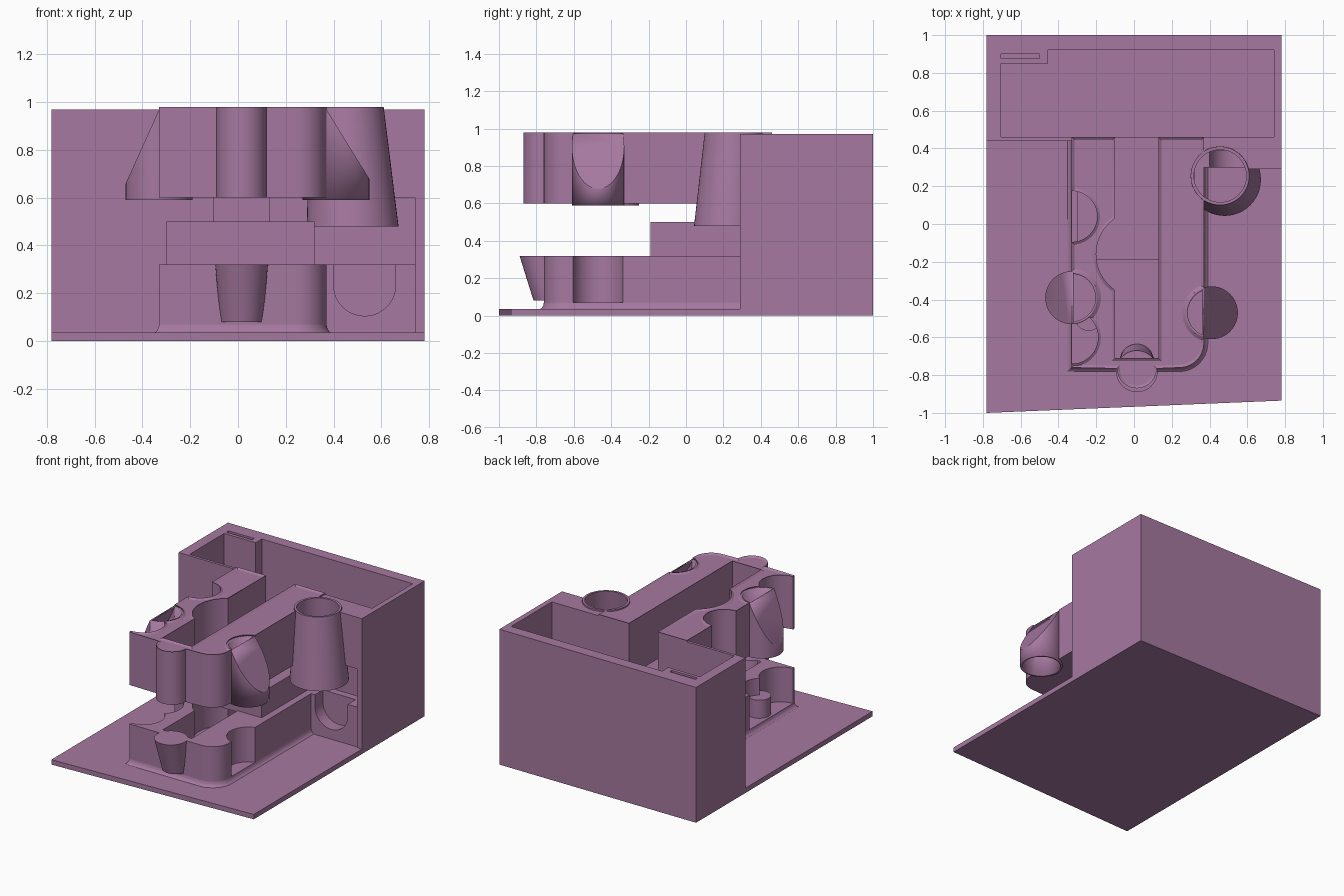
import bpy, bmesh
from math import sin, cos, radians
from mathutils import Vector

if "Cube" in bpy.data.objects:
    bpy.data.objects.remove(bpy.data.objects["Cube"])

mat = bpy.data.materials.new("mauve")
mat.diffuse_color = (0.38, 0.19, 0.35, 1)
mat.use_nodes = True
mat.node_tree.nodes["Principled BSDF"].inputs["Base Color"].default_value = mat.diffuse_color


def finish(name, bm):
    bmesh.ops.recalc_face_normals(bm, faces=bm.faces[:])
    me = bpy.data.meshes.new(name)
    bm.to_mesh(me)
    bm.free()
    me.materials.append(mat)
    ob = bpy.data.objects.new(name, me)
    bpy.context.collection.objects.link(ob)
    return ob


def loft(name, rings):
    """Closed solid through matching rings of points."""
    bm = bmesh.new()
    vs = [[bm.verts.new(p) for p in r] for r in rings]
    n = len(vs[0])
    for a, b in zip(vs, vs[1:]):
        for i in range(n):
            j = (i + 1) % n
            bm.faces.new((a[i], a[j], b[j], b[i]))
    bm.faces.new(vs[0][::-1])
    bm.faces.new(vs[-1])
    return finish(name, bm)


def prism(name, pts, z0, z1, rim=0):
    ob = loft(name, [[(x, y, z) for x, y in pts] for z in (z0, z1)])
    if rim:
        bm = bmesh.new()
        bm.from_mesh(ob.data)
        top = max(bm.faces, key=lambda f: f.calc_center_median().z)
        bmesh.ops.inset_region(bm, faces=[top], thickness=0.015, depth=-rim, use_even_offset=True)
        bm.to_mesh(ob.data)
        bm.free()
    return ob


def box(name, x0, x1, y0, y1, z0, z1):
    return prism(name, [(x0, y0), (x1, y0), (x1, y1), (x0, y1)], z0, z1)


def arc(cx, cy, r, a0, a1, n=20):
    return [(cx + r * cos(radians(a0 + (a1 - a0) * i / n)),
             cy + r * sin(radians(a0 + (a1 - a0) * i / n))) for i in range(n + 1)]


def circle(cx, cy, r, z, n=48):
    return [(x, y, z) for x, y in arc(cx, cy, r, 0, 360, n)[:-1]]


def cut(ob, cutter):
    cutter.hide_render = True
    m = ob.modifiers.new("cut", 'BOOLEAN')
    m.operation, m.solver, m.object = 'DIFFERENCE', 'EXACT', cutter
    dg = bpy.context.evaluated_depsgraph_get()
    me = bpy.data.meshes.new_from_object(ob.evaluated_get(dg))
    ob.modifiers.clear()
    ob.data = me


def outline(back, bulge):
    """U-shaped plan with scooped sides around a central trench."""
    p = [(-0.33, back)]
    p += arc(-0.33, 0.04, 0.135, 90, -90)
    p += arc(-0.33, -0.39, 0.14, 90, -48.6) + arc(-0.33, -0.6, 0.14, 48.6, -90)[1:]
    p += [(-0.33, -0.76)]
    if bulge:
        p += arc(0.015, -0.765, 0.105, 180, 360)
    p += arc(0.24, -0.63, 0.13, -90, 0, 12)
    p += arc(0.41, -0.47, 0.14, 253.4, 106.6)
    p += [(0.37, back), (0.13, back), (0.13, -0.71), (-0.10, -0.71)]
    p += arc(0.03, -0.16, 0.23, 235.7, 124.3) + [(-0.10, back)]
    return p


# base plate with slanted front edge
prism("base_plate", [(-0.78, -1), (0.78, -0.935), (0.78, 1), (-0.78, 1)], 0, 0.035)

# rear hollow block
walls = [(-0.78, 0.78, 0.92, 1, 0.97), (-0.78, -0.705, 0.44, 0.95, 0.97),
         (0.742, 0.78, 0.29, 0.95, 0.97), (-0.78, -0.10, 0.44, 0.46, 0.97),
         (-0.12, 0.15, 0.44, 0.46, 0.5), (0.13, 0.76, 0.44, 0.46, 0.97)]
for i, (x0, x1, y0, y1, z) in enumerate(walls):
    box(f"rear_wall_{i}", x0, x1, y0, y1, 0, z)
notch = box("corner_pier", -0.74, -0.455, 0.85, 0.94, 0.02, 0.97)
pier_slot = box("pier_slot_cutter", -0.705, -0.50, 0.875, 0.9, 0.6, 1.1)
cut(notch, pier_slot)

# upper and lower scooped bodies
upper = prism("upper_body", outline(0.46, True), 0.6, 0.98, 0.01)
prism("lower_body", outline(0.45, False), 0.05, 0.32)
shoulder = box("upper_shoulder", 0.365, 0.775, 0.29, 0.46, 0.6, 0.97)
box("middle_step", -0.30, 0.32, -0.19, 0.45, 0.31, 0.5)

# flared skirt under the lower body
skirt = []
for g, z in ((0.03, 0.03), (0.012, 0.04), (0.003, 0.055), (0, 0.07)):
    pts = [(-0.33 - g, 0.44), (-0.33 - g, -0.76 - g)]
    pts += arc(0.24, -0.63, 0.13 + g, -90, 0, 12) + [(0.37 + g, 0.44)]
    skirt.append([(x, y, z) for x, y in pts])
loft("skirt", skirt)

# recessed ledge with round socket beneath the shoulder
ledge = box("socket_ledge", 0.36, 0.745, 0.30, 0.45, 0.02, 0.32)
socket = loft("socket_cutter", [[(x, y, z) for x, z in
              arc(0.53, 0.235, 0.13, 180, 360) + [(0.66, 0.5), (0.40, 0.5)]] for y in (0.2, 0.39)])
cut(ledge, socket)

# tapered round tower, open through the middle
bore = loft("bore_cutter", [circle(0.48, 0.235, 0.178, 0.45), circle(0.455, 0.255, 0.137, 1.0)])
tower = loft("tower", [circle(0.48, 0.235, 0.192, 0.48), circle(0.455, 0.255, 0.155, 0.98)])
for ob in (tower, shoulder, upper):
    cut(ob, bore)

# tapered front bulge on the lower body
loft("lower_bulge", [circle(0.015, -0.725, 0.09, 0.08), circle(0.015, -0.78, 0.11, 0.32)])


def hopper(name, cx, cy, p, q, side, floor):
    """Thin round pocket with its outer top sliced off on a slope."""
    ob = loft(name, [circle(cx, cy, 0.14, 0.59), circle(cx, cy, 0.14, 0.975)])
    bm = bmesh.new()
    bm.from_mesh(ob.data)
    d = Vector((q[0] - p[0], 0, q[1] - p[1]))
    nrm = Vector((-d.z, 0, d.x)) * side
    geo = bm.verts[:] + bm.edges[:] + bm.faces[:]
    res = bmesh.ops.bisect_plane(bm, geom=geo, plane_co=(p[0], 0, p[1]), plane_no=nrm, clear_outer=True)
    edges = [e for e in res["geom_cut"] if isinstance(e, bmesh.types.BMEdge)]
    bmesh.ops.holes_fill(bm, edges=[e for e in bm.edges if e.is_boundary], sides=0)
    bmesh.ops.recalc_face_normals(bm, faces=bm.faces[:])
    ends = [f for f in bm.faces if f.normal.z > 0.99 or (f.normal.z < -0.99 and not floor)]
    bmesh.ops.delete(bm, geom=ends, context='FACES')
    bm.to_mesh(ob.data)
    bm.free()
    m = ob.modifiers.new("wall", 'SOLIDIFY')
    m.thickness, m.offset = 0.014, -1


hopper("right_hopper", 0.41, -0.47, (0.37, 0.97), (0.555, 0.67), 1, False)
hopper("left_hopper", -0.33, -0.39, (-0.33, 0.97), (-0.47, 0.66), -1, True)

# small round stud in the lower left scoop
loft("lower_stud", [circle(-0.24, -0.49, 0.075, 0.06), circle(-0.24, -0.49, 0.075, 0.2)])

for c in (pier_slot, socket, bore):
    bpy.data.objects.remove(c)
bpy.ops.object.select_all(action='SELECT')
bpy.context.view_layer.objects.active = upper
bpy.ops.object.shade_smooth_by_angle(angle=radians(30))
